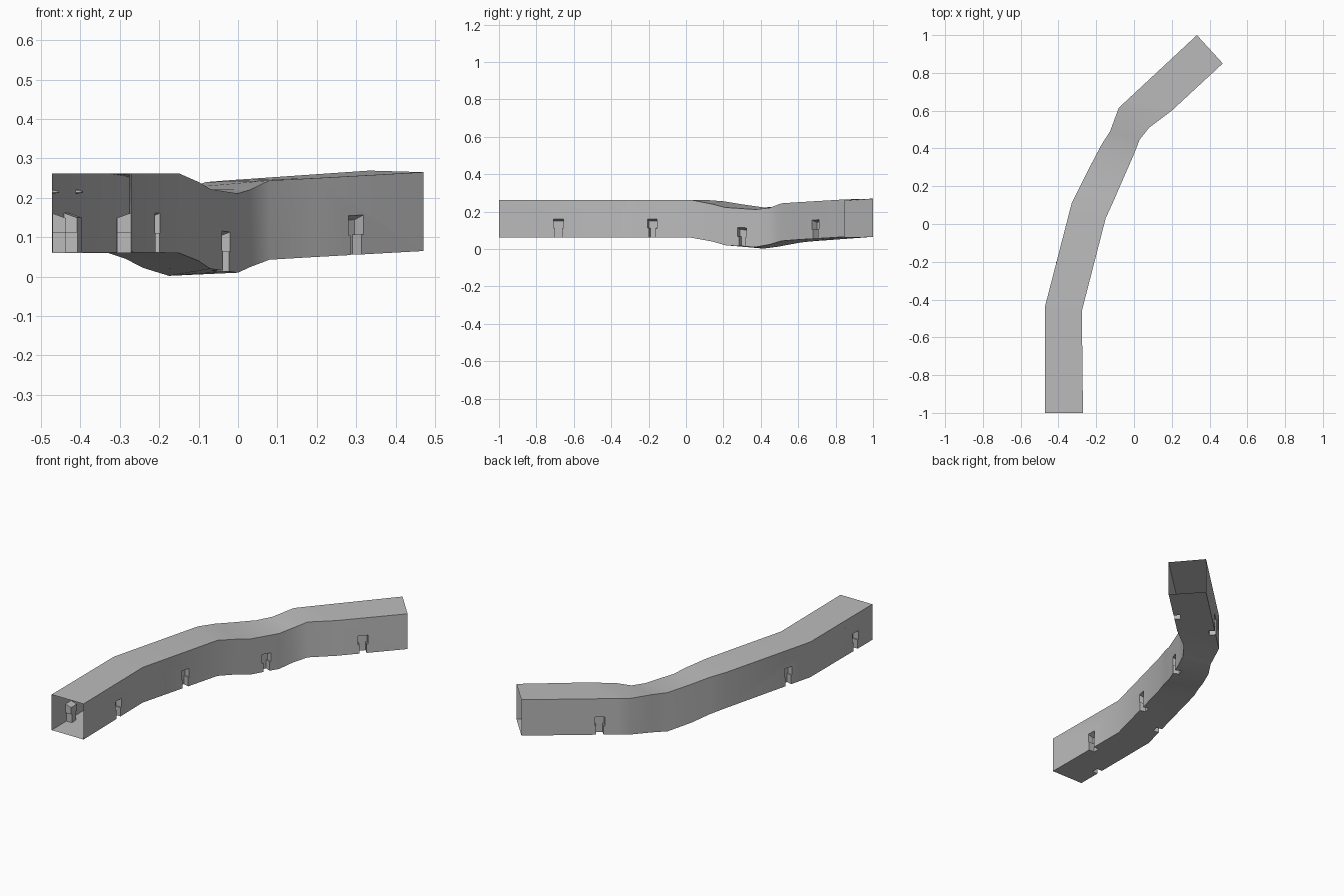
import bpy
import bmesh
from mathutils import Vector

cube = bpy.data.objects.get("Cube")
if cube:
    bpy.data.objects.remove(cube, do_unlink=True)

grey = bpy.data.materials.new("stone_grey")
grey.use_nodes = True
grey.diffuse_color = (0.5, 0.5, 0.5, 1)
grey.node_tree.nodes["Principled BSDF"].inputs["Base Color"].default_value = (0.5, 0.5, 0.5, 1)

# Cross-sections along the passage: x, y, bottom z, top z of each wall
LEFT = [(-.47, -1, .06, .262), (-.472, -.44, .062, .262), (-.33, .11, .06, .262),
        (-.285, .2, .045, .255), (-.24, .29, .022, .24), (-.175, .415, .002, .222),
        (-.127, .49, .012, .226), (-.08, .616, .035, .24), (-.03, .662, .04, .244),
        (.333, 1, .065, .269)]
RIGHT = [(-.27, -1, .06, .262), (-.276, -.46, .062, .262), (-.15, .03, .06, .262),
         (-.1, .14, .04, .24), (-.07, .21, .02, .222), (.0, .37, .01, .211),
         (.03, .447, .024, .22), (.08, .51, .043, .244), (.2, .6, .05, .25),
         (.47, .85, .065, .265)]

# Wall niches and pegs: segment index -> position along the segment
LEFT_NICHES = {0: .27, 1: .26, 8: .18}
RIGHT_NICHES = {0: .59, 1: .57, 4: .56, 8: .37}
PEGS = [(0, .43), (1, .43), (4, .25), (8, .35)]

POST_HALF, BOX_HALF = .019, .026
POST_TOP, BOX_TOP = .05, .1
DEPTH, TOP_DROP = .034, .012


def ends(row, i):
    """Bottom and top corners of one wall segment."""
    a, b = row[i], row[i + 1]
    return (Vector(a[:3]), Vector(b[:3]),
            Vector((a[0], a[1], a[3])), Vector((b[0], b[1], b[3])))


def inward(a, b, side):
    along = b - a
    return Vector((along.y, -along.x, 0)).normalized() * side


def face(bm, points):
    bm.faces.new([bm.verts.new(p) for p in points])


def wall(bm, row, i, niches, side):
    """Add a wall segment and return its bottom edge, including any notch."""
    a, b, a_top, b_top = ends(row, i)
    if i not in niches:
        face(bm, [a, b, b_top, a_top])
        return [a, b]
    # Keyhole outline, narrow below and wide above
    outline = [(-POST_HALF, 0), (-POST_HALF, POST_TOP), (-BOX_HALF, POST_TOP),
               (-BOX_HALF, BOX_TOP)]
    outline += [(-u, h) for u, h in reversed(outline)]
    length = (b - a).length
    push = inward(a, b, side) * DEPTH
    outer, inner = [], []
    for u, h in outline:
        p = a.lerp(b, niches[i] + u / length) + Vector((0, 0, h))
        outer.append(p)
        inner.append(p + push - Vector((0, 0, TOP_DROP if h == BOX_TOP else 0)))
    face(bm, [a] + outer + [b, b_top, a_top])
    face(bm, inner)
    for k in range(len(outer) - 1):
        face(bm, [outer[k], outer[k + 1], inner[k + 1], inner[k]])
    return [a, outer[0], inner[0], inner[-1], outer[-1], b]


def finish(bm, name):
    bmesh.ops.remove_doubles(bm, verts=bm.verts, dist=1e-5)
    bmesh.ops.recalc_face_normals(bm, faces=bm.faces)
    mesh = bpy.data.meshes.new(name)
    bm.to_mesh(mesh)
    bm.free()
    mesh.materials.append(grey)
    obj = bpy.data.objects.new(name, mesh)
    bpy.context.collection.objects.link(obj)
    return obj


# Open-ended passage: two walls, floor and roof
bm = bmesh.new()
for i in range(len(LEFT) - 1):
    left_edge = wall(bm, LEFT, i, LEFT_NICHES, 1)
    right_edge = wall(bm, RIGHT, i, RIGHT_NICHES, -1)
    face(bm, left_edge + right_edge[::-1])
    l0, l1 = ends(LEFT, i)[2:]
    r0, r1 = ends(RIGHT, i)[2:]
    face(bm, [l0, r0, r1, l1])
passage = finish(bm, "passage")
bpy.ops.object.select_all(action="DESELECT")
bpy.context.view_layer.objects.active = passage
passage.select_set(True)
bpy.ops.object.shade_smooth_by_angle(angle=0.6)

# Small tapered pegs high on one wall, pointing inward
bm = bmesh.new()
for i, t in PEGS:
    a, b, a_top, b_top = ends(LEFT, i)
    normal = inward(a, b, 1)
    spot = a.lerp(b, t).lerp(a_top.lerp(b_top, t), .77)
    matrix = normal.to_track_quat("Z", "Y").to_matrix().to_4x4()
    matrix.translation = spot + normal * .008
    bmesh.ops.create_cone(bm, cap_ends=True, segments=6, radius1=.006,
                          radius2=.003, depth=.018, matrix=matrix)
finish(bm, "wall_pegs")
